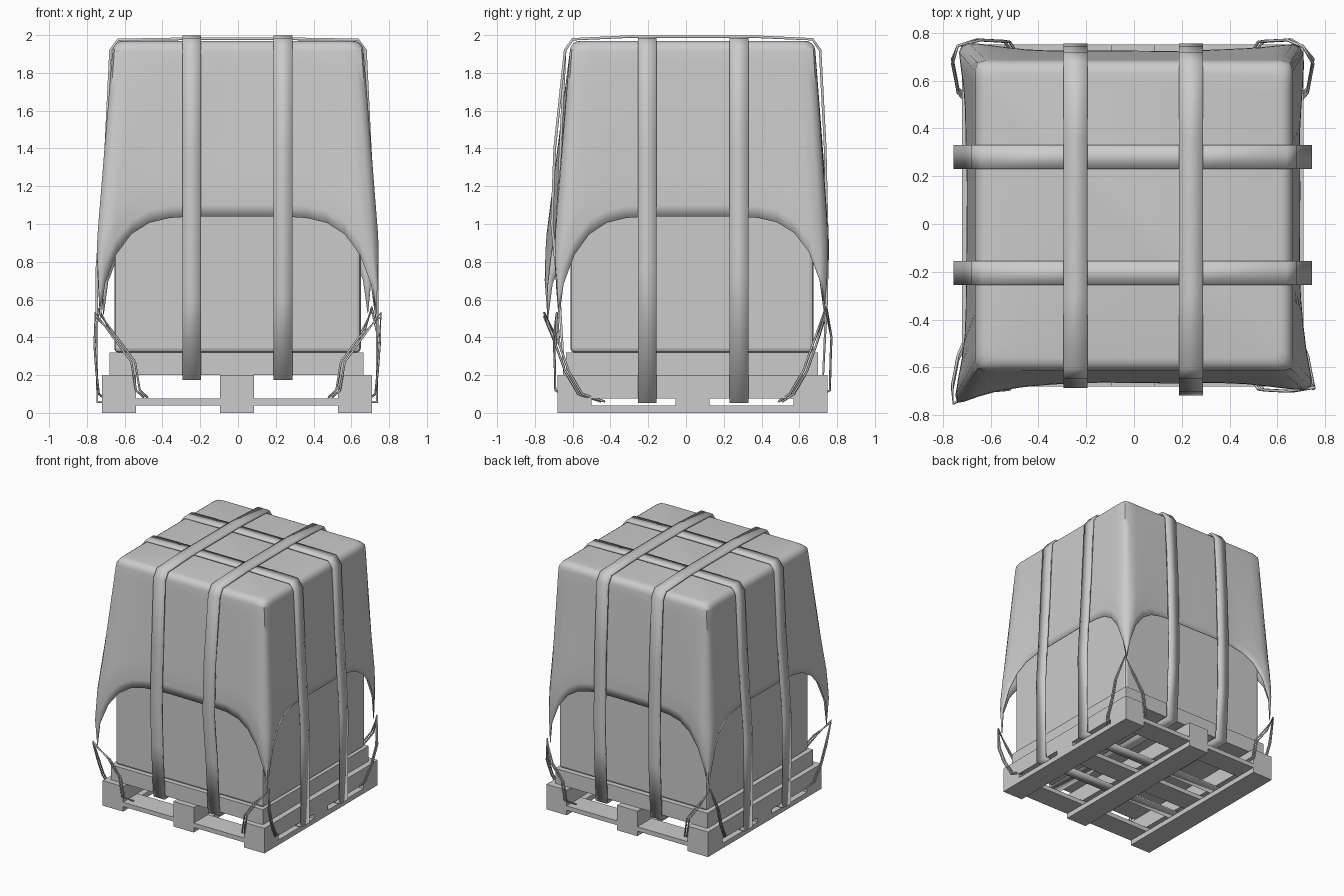
import bpy, bmesh, math
from mathutils import Vector

cube = bpy.data.objects.get("Cube")
if cube:
    bpy.data.objects.remove(cube, do_unlink=True)

grey = bpy.data.materials.new("light_grey")
grey.use_nodes = True
grey.diffuse_color = (0.6, 0.6, 0.6, 1)
grey.node_tree.nodes["Principled BSDF"].inputs["Base Color"].default_value = (0.6, 0.6, 0.6, 1)


def finish(name, bm, smooth=None):
    """Turn a bmesh into a coloured object."""
    bmesh.ops.recalc_face_normals(bm, faces=bm.faces)
    mesh = bpy.data.meshes.new(name)
    bm.to_mesh(mesh)
    bm.free()
    obj = bpy.data.objects.new(name, mesh)
    bpy.context.collection.objects.link(obj)
    mesh.materials.append(grey)
    if smooth:
        bpy.ops.object.select_all(action='DESELECT')
        obj.select_set(True)
        bpy.context.view_layer.objects.active = obj
        bpy.ops.object.shade_smooth_by_angle(angle=math.radians(smooth))
    return obj


def box(name, x, y, z):
    """Box from (low, high) ranges on each axis."""
    bm = bmesh.new()
    bmesh.ops.create_cube(bm, size=1)
    for v in bm.verts:
        v.co = [sum(r) / 2 + c * (r[1] - r[0]) for c, r in zip(v.co, (x, y, z))]
    return finish(name, bm)


# Pallet: runners and stringers along y, with cross boards between
Y0, Y1 = -0.68, 0.75
for side, x0 in (("left", 0.53), ("middle", -0.095), ("right", -0.72)):
    xs = (x0, x0 + 0.18)
    box(f"pallet_runner_{side}", xs, (Y0, Y1), (0, 0.04))
    box(f"pallet_stringer_{side}", xs, (Y0, Y1), (0.075, 0.2))
for place, y0 in (("front", Y0), ("middle", -0.055), ("back", 0.57)):
    box(f"pallet_cross_board_{place}", (-0.72, 0.71), (y0, y0 + 0.18), (0.04, 0.075))

# Load: base tray and crate
box("base_tray", (-0.68, 0.665), (-0.635, 0.7), (0.2, 0.32))
crate = box("crate", (-0.655, 0.65), (-0.612, 0.675), (0.32, 1.94))
bevel = crate.modifiers.new("soft_edges", 'BEVEL')
bevel.width, bevel.segments = 0.02, 2

# Cover: draped sheet, tight on top and flaring to four hanging corners
CY = 0.035
HX, HY = 0.665, 0.65
TIPS = {(1, -1): (0.78, -0.72, 0.5), (1, 1): (0.73, 0.78, 0.53),
        (-1, 1): (-0.76, 0.785, 0.52), (-1, -1): (-0.78, -0.79, 0.5)}
MIDS = {(0, -1): -0.665, (1, 0): 0.695, (0, 1): 0.725, (-1, 0): -0.7}
STEPS = 16


def rounded(x, y, inset, r):
    """Point on a rounded rectangle, in the direction of a square's edge point."""
    hx, hy = HX - inset, HY - inset
    p = Vector((x * hx, y * hy))
    core = Vector((max(-hx + r, min(hx - r, p.x)), max(-hy + r, min(hy - r, p.y))))
    p = core + (p - core).normalized() * r
    return p + Vector((0, CY))


def hem(nx, ny, u):
    """Lower edge of the cover on one side, u running from -1 to 1."""
    tx, ty = -ny, nx
    s = 1 if u >= 0 else -1
    tip = Vector(TIPS[(nx + s * tx, ny + s * ty)])
    w = abs(u) ** 4
    mid = MIDS[(nx, ny)]
    if nx:
        x = mid + (tip.x - mid) * w
        y = CY + (tip.y - CY) * abs(u)
    else:
        x = tip.x * abs(u)
        y = mid + (tip.y - mid) * w
    blunt = 1 - 0.05 * abs(u) ** 16
    return Vector((x * blunt, y * blunt, 1.04 - (1.04 - tip.z) * abs(u) ** 5.5))


bm = bmesh.new()
columns = []
for nx, ny in ((0, -1), (1, 0), (0, 1), (-1, 0)):
    for i in range(STEPS):
        a = -math.pi / 2 + math.pi * i / STEPS
        u = 0.5 * math.sin(a) + a / math.pi
        sx, sy = nx - ny * u, ny + nx * u
        # Rounded top edge
        col = []
        for k in range(5):
            b = math.pi / 2 * k / 4
            p = rounded(sx, sy, 0.055 * (1 - math.sin(b)), 0.035)
            col.append(bm.verts.new((p.x, p.y, 1.915 + 0.055 * math.cos(b))))
        # Hanging skirt, widest just above the hem
        low = hem(nx, ny, u)
        for k in range(1, 15):
            t = k / 14
            f = min(1.2 * t, 1 - (t - 0.833) * 0.7 * abs(u) ** 4)
            f = min(f, 1)
            fold = 0.012 * math.sin(9 * u + nx) * t * abs(u) * (1 - abs(u))
            xy = p.lerp(low.xy, f) + Vector((nx, ny)) * fold
            col.append(bm.verts.new((xy.x, xy.y, 1.915 + (low.z - 1.915) * t)))
        columns.append(col)
for a, b in zip(columns, columns[1:] + columns[:1]):
    for k in range(len(a) - 1):
        bm.faces.new((a[k], b[k], b[k + 1], a[k + 1]))
bm.faces.new([c[0] for c in columns])
cover = finish("cover", bm, 50)
solid = cover.modifiers.new("sheet_thickness", 'SOLIDIFY')
solid.thickness = 0.005


def strap(name, along, centre, path):
    """Closed flat band; path holds (horizontal, z) points."""
    bm = bmesh.new()
    rows = []
    for h, z in path:
        rows.append([bm.verts.new((h, centre + d, z) if along == 'x' else (centre + d, h, z))
                     for d in (-0.05, 0.05)])
    for a, b in zip(rows, rows[1:] + rows[:1]):
        bm.faces.new((a[0], a[1], b[1], b[0]))
    obj = finish(name, bm, 30)
    mod = obj.modifiers.new("band_thickness", 'SOLIDIFY')
    mod.thickness, mod.offset = 0.014, 0


# Straps running front to back, under the tray
for side, x, bulge in (("right", -0.245, 0), ("left", 0.238, 0.03)):
    strap(f"long_strap_{side}", 'y', x, [
        (-0.643, 0.18), (-0.67, 0.6), (-0.68 - bulge, 1.0), (-0.665 - bulge, 1.4),
        (-0.64, 1.92), (-0.6, 1.978), (-0.3, 1.992), (0.36, 1.992), (0.67, 1.978),
        (0.71, 1.92), (0.737, 1.4), (0.748, 0.9), (0.745, 0.6), (0.725, 0.18)])

# Straps running side to side, through the pallet slots
for place, y in (("front", -0.205), ("back", 0.28)):
    strap(f"cross_strap_{place}", 'x', y, [
        (-0.745, 0.058), (-0.748, 0.75), (-0.722, 1.1), (-0.7, 1.4), (-0.675, 1.92),
        (-0.635, 1.975), (-0.3, 1.98), (0.3, 1.98), (0.635, 1.975), (0.675, 1.92),
        (0.7, 1.4), (0.718, 1.1), (0.738, 0.75), (0.735, 0.058)])


def rope(name, points):
    curve = bpy.data.curves.new(name, 'CURVE')
    curve.dimensions = '3D'
    curve.bevel_depth, curve.bevel_resolution = 0.006, 1
    line = curve.splines.new('POLY')
    line.points.add(len(points) - 1)
    for q, p in zip(line.points, points):
        q.co = (*p, 1)
    obj = bpy.data.objects.new(name, curve)
    bpy.context.collection.objects.link(obj)
    curve.materials.append(grey)


# Doubled corner ropes, tied from each cover tip down to both pallet edges
for (sx, sy), tip in TIPS.items():
    name = ("front" if sy < 0 else "back") + ("_left" if sx > 0 else "_right")
    ye = Y0 if sy < 0 else Y1
    xe = 0.715 if sx > 0 else -0.725
    knot = Vector((tip[0] * 0.97, tip[1] * 0.95, tip[2] + 0.01))
    for n, d in enumerate((0, 0.02)):
        rope(f"corner_rope_{name}_{n}", [
            (sx * (0.48 + d), ye - sy * 0.05, 0.083), (sx * (0.52 + d), ye + sy * 0.012, 0.12),
            (sx * (0.545 + d), ye + sy * 0.015, 0.27), (sx * (0.64 + d), ye + sy * 0.02, 0.4),
            knot + Vector((0, 0, d)),
            (xe + sx * 0.035, sy * (0.69 - d), 0.36), (xe + sx * 0.025, sy * (0.64 - d), 0.22),
            (xe + sx * 0.012, sy * (0.57 - d), 0.1), (xe - sx * 0.04, sy * (0.48 - d) + 0.03, 0.06)])
